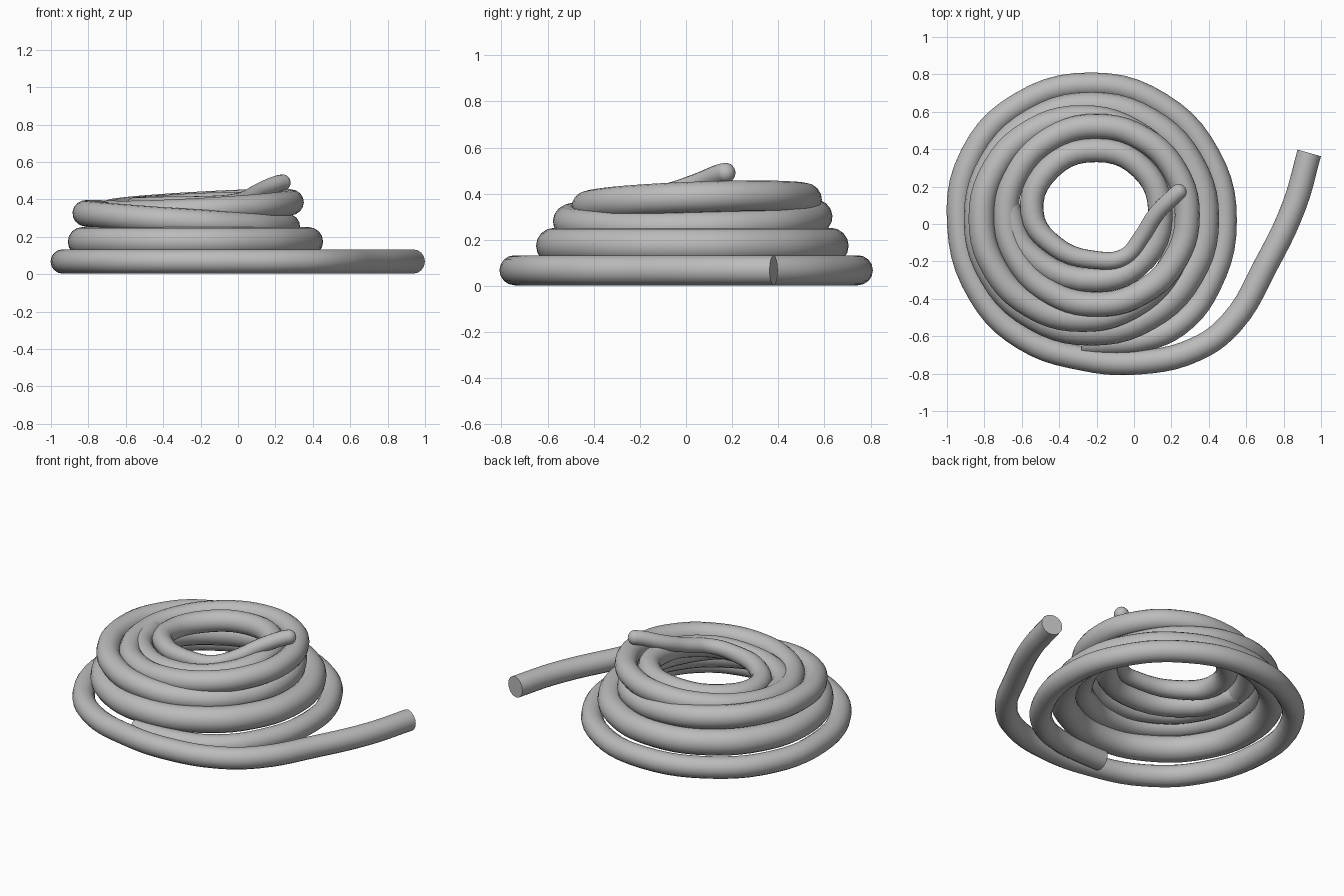
import bpy
import math
from mathutils import Vector

cube = bpy.data.objects.get("Cube")
if cube:
    bpy.data.objects.remove(cube, do_unlink=True)

grey = bpy.data.materials.new("rope_grey")
grey.use_nodes = True
colour = (0.5, 0.5, 0.5, 1)
grey.diffuse_color = colour
grey.node_tree.nodes["Principled BSDF"].inputs["Base Color"].default_value = colour

R = 0.065


def rope(name, points, thickness=R, radii=None, closed=False):
    """Sweep a round rope along a smooth path and turn it into a mesh."""
    curve = bpy.data.curves.new(name, "CURVE")
    curve.dimensions = "3D"
    curve.bevel_depth = thickness
    curve.bevel_resolution = 6
    curve.resolution_u = 5
    curve.use_fill_caps = True
    spline = curve.splines.new("BEZIER")
    spline.bezier_points.add(len(points) - 1)
    spline.use_cyclic_u = closed
    for i, (bp, co) in enumerate(zip(spline.bezier_points, points)):
        bp.co = co
        bp.handle_left_type = bp.handle_right_type = "AUTO"
        bp.radius = radii[i] if radii else 1
    obj = bpy.data.objects.new(name, curve)
    bpy.context.collection.objects.link(obj)
    bpy.ops.object.select_all(action="DESELECT")
    obj.select_set(True)
    bpy.context.view_layer.objects.active = obj
    bpy.ops.object.convert(target="MESH")
    obj = bpy.context.object
    obj.data.materials.clear()
    obj.data.materials.append(grey)
    bpy.ops.object.shade_smooth_by_angle(angle=math.radians(40))


def loop(left, right, front, back, z, tilt_x=0, tilt_y=0):
    """Oval ring of path points, raised by tilt_x at +x and tilt_y at +y."""
    cx, cy = (left + right) / 2, (front + back) / 2
    pts = []
    for i in range(12):
        a = -math.tau * i / 12
        c, s = math.cos(a), math.sin(a)
        pts.append((cx + c * (right - left) / 2, cy + s * (back - front) / 2,
                    z + c * tilt_x + s * tilt_y))
    return pts


# Ground coil with its loose tail; the inner end tucks against the front
ground = [(0.937, 0.38), (0.857, 0.1), (0.705, -0.22), (0.52, -0.53), (0.33, -0.67),
          (0.02, -0.74), (-0.27, -0.72), (-0.59, -0.61), (-0.82, -0.38),
          (-0.935, 0), (-0.865, 0.37), (-0.61, 0.64), (-0.22, 0.745), (0.14, 0.64),
          (0.4, 0.36), (0.485, 0.02), (0.4, -0.33), (0.23, -0.54), (0.03, -0.62),
          (-0.16, -0.635), (-0.28, -0.635)]
rope("ground_coil", [(x, y, R + 0.003) for x, y in ground])

# Stacked middle coils
rope("second_coil", loop(-0.832, 0.377, -0.572, 0.627, 0.174),
     thickness=0.078, closed=True)
rope("third_coil", loop(-0.815, 0.262, -0.507, 0.565, 0.29, -0.036, 0.01),
     thickness=0.07, closed=True)
rope("fourth_coil", loop(-0.685, 0.285, -0.43, 0.522, 0.358, 0.027, 0.017),
     thickness=0.067, closed=True)

# Innermost coil, tapering up to the raised rounded tip
inner = [(-0.685, 0.12, 0.33), (-0.57, -0.15, 0.32), (-0.2, -0.3, 0.325),
         (0.06, -0.18, 0.35), (0.14, 0.08, 0.37), (0.04, 0.3, 0.375),
         (-0.2, 0.395, 0.37), (-0.45, 0.3, 0.355), (-0.545, 0.06, 0.35),
         (-0.42, -0.12, 0.36), (-0.2, -0.193, 0.37), (-0.05, -0.175, 0.38),
         (0.04, -0.07, 0.403), (0.12, 0.055, 0.446), (0.215, 0.15, 0.485)]
radii = [1, 1, 1, 1, 1, 1, 1, 1, 0.96, 0.85, 0.74, 0.7, 0.68, 0.68, 0.68]
base = Vector(inner[-1])
heading = Vector((0.68, 0.62, 0.15)).normalized()
for a in (15, 30, 45, 60, 75, 85):
    t = math.radians(a)
    inner.append(tuple(base + heading * (0.03 + 0.045 * math.sin(t))))
    radii.append(0.68 * math.cos(t))
rope("inner_coil", inner, radii=radii)
